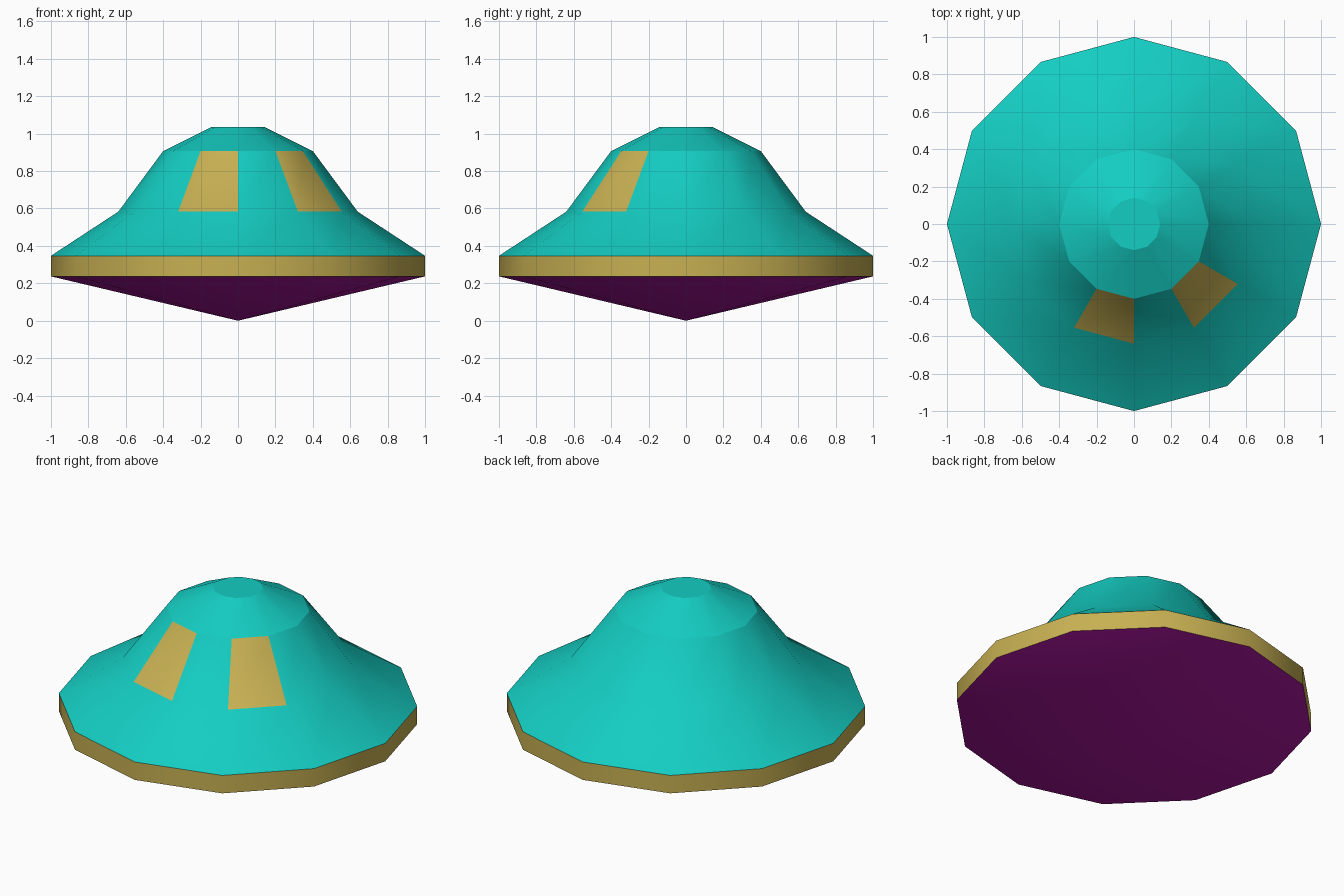
import bpy, bmesh, math

SIDES = 12
old = bpy.data.objects.get("Cube")
if old:
    bpy.data.objects.remove(old, do_unlink=True)


def material(name, rgb):
    mat = bpy.data.materials.new(name)
    mat.use_nodes = True
    mat.diffuse_color = (*rgb, 1)
    mat.node_tree.nodes["Principled BSDF"].inputs["Base Color"].default_value = (*rgb, 1)
    return mat


teal = material("teal", (0.007, 0.61, 0.54))
gold = material("gold", (0.57, 0.435, 0.085))
purple = material("purple", (0.43, 0.008, 0.36))


def turned(name, profile, mats, sharp_rings=(), cap=False, windows=None):
    """Turn a (radius, height) profile, listed bottom to top, around z."""
    bm = bmesh.new()
    rings = []
    for r, z in profile:
        if r == 0:
            rings.append([bm.verts.new((0, 0, z))] * SIDES)
        else:
            rings.append([bm.verts.new((r * math.cos(a), r * math.sin(a), z))
                          for a in (math.tau * i / SIDES for i in range(SIDES))])
    for level, (low, high) in enumerate(zip(rings, rings[1:])):
        for i in range(SIDES):
            j = (i + 1) % SIDES
            corners = dict.fromkeys((low[i], low[j], high[j], high[i]))
            face = bm.faces.new(list(corners))
            face.smooth = True
            if windows and level == windows[0] and i in windows[1]:
                face.material_index = 1
    if cap:
        bm.faces.new(rings[-1])
    # Crisp creases around the chosen rings
    for n in sharp_rings:
        for i in range(SIDES):
            bm.edges.get((rings[n][i], rings[n][(i + 1) % SIDES])).smooth = False
    mesh = bpy.data.meshes.new(name)
    bm.to_mesh(mesh)
    bm.free()
    for mat in mats:
        mesh.materials.append(mat)
    obj = bpy.data.objects.new(name, mesh)
    bpy.context.collection.objects.link(obj)
    return obj


# Shallow cone underneath
turned("lower_hull", [(0, 0), (1, 0.237)], [purple])
# Upright band around the edge
turned("rim_band", [(1, 0.237), (1, 0.347)], [gold])
# Flared upper hull and cabin, with two window panels at the front
turned("upper_hull", [(1, 0.347), (0.64, 0.583), (0.4, 0.907), (0.14, 1.036)],
       [teal, gold], sharp_rings=(2, 3), cap=True, windows=(1, (8, 10)))
